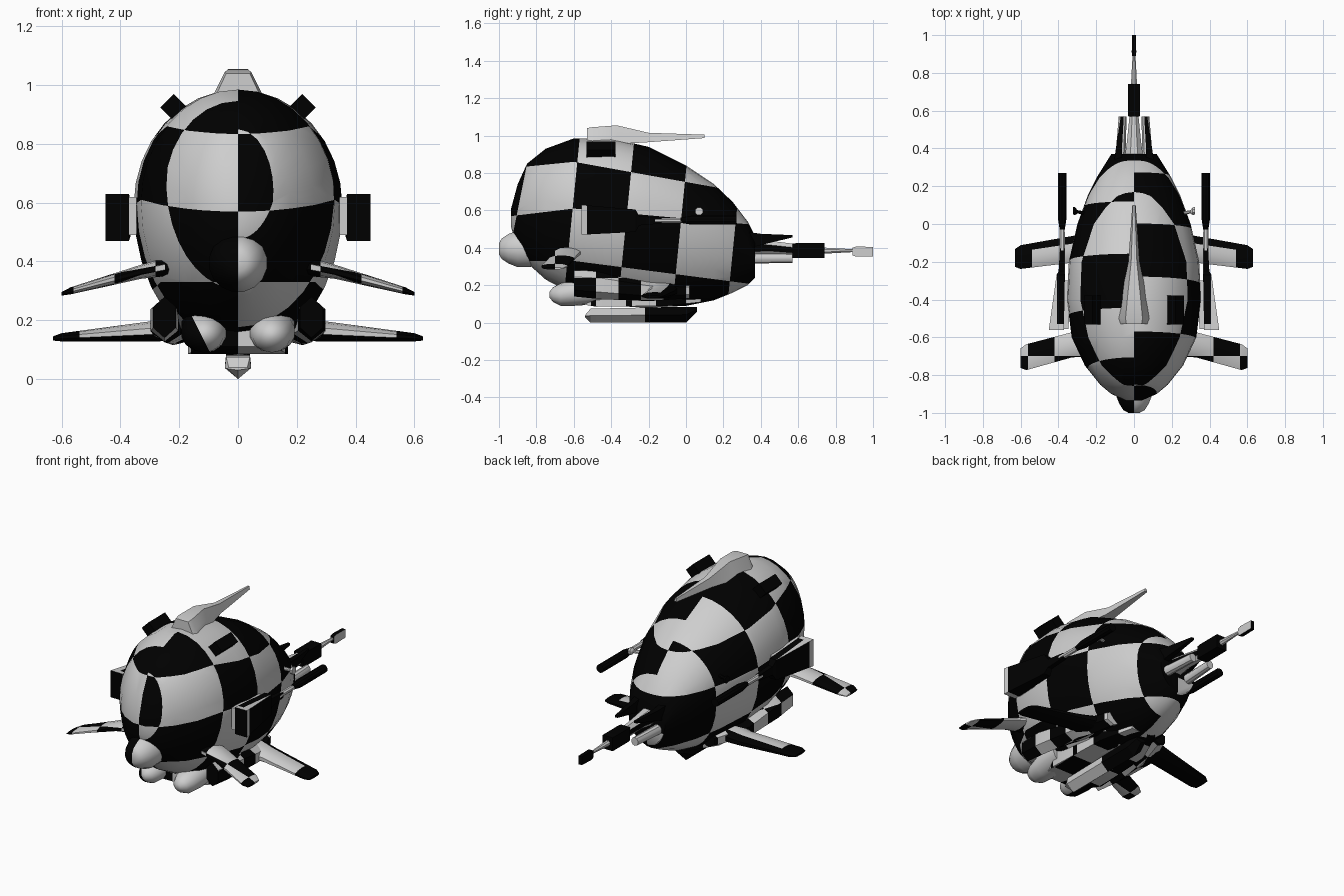
import bpy
import bmesh
from math import cos, sin, pi, radians, sqrt, floor
from mathutils import Vector, Matrix

if "Cube" in bpy.data.objects:
    bpy.data.objects.remove(bpy.data.objects["Cube"], do_unlink=True)


def make_material(name, value):
    mat = bpy.data.materials.new(name)
    mat.use_nodes = True
    colour = (value, value, value, 1)
    mat.diffuse_color = colour
    shader = next(n for n in mat.node_tree.nodes if n.type == "BSDF_PRINCIPLED")
    shader.inputs["Base Color"].default_value = colour
    return mat


MATERIALS = [make_material("light_grey", 0.62), make_material("black", 0)]
LIGHT, BLACK = 0, 1


def skin(rings):
    """Join rings of points into a closed mesh."""
    bm = bmesh.new()
    rings = [[bm.verts.new(co) for co in ring] for ring in rings]
    sides = len(rings[0])
    for one, two in zip(rings, rings[1:]):
        for i in range(sides):
            j = (i + 1) % sides
            bm.faces.new((one[i], one[j], two[j], two[i]))
    bm.faces.new(rings[0])
    bm.faces.new(rings[-1])
    bmesh.ops.recalc_face_normals(bm, faces=bm.faces)
    return bm


def loft(sections, sides, axis="y", side=1):
    """Skin elliptical rings: (position, centre a, centre b, half a, half b)."""
    rings = []
    grow = sqrt(2) if sides == 4 else 1
    for pos, ca, cb, ha, hb in sections:
        ring = []
        for i in range(sides):
            angle = 2 * pi * (i + 0.5) / sides
            a = ca + ha * grow * cos(angle)
            b = cb + hb * grow * sin(angle)
            ring.append((a * side, pos, b) if axis == "y" else (pos * side, a, b))
        rings.append(ring)
    return skin(rings)


def cut(bm, point, normal, keep=lambda c: True):
    """Slice the faces whose centres pass the test, so colours get clean borders."""
    faces = [f for f in bm.faces if keep(f.calc_center_median())]
    edges = {e for f in faces for e in f.edges}
    verts = {v for f in faces for v in f.verts}
    bmesh.ops.bisect_plane(bm, geom=list(verts) + list(edges) + faces,
                           plane_co=point, plane_no=normal, dist=0.0005)


def finish(bm, name, rule, smooth_angle=35):
    for f in bm.faces:
        f.smooth = True
        f.material_index = rule(f) if callable(rule) else rule
    for e in bm.edges:
        e.smooth = e.calc_face_angle(0) < radians(smooth_angle)
    mesh = bpy.data.meshes.new(name)
    bm.to_mesh(mesh)
    bm.free()
    for mat in MATERIALS:
        mesh.materials.append(mat)
    bpy.context.collection.objects.link(bpy.data.objects.new(name, mesh))


def checker(bm, step, axes=(0, 1), shift=0):
    """Cut a grid along two axes and return the alternating colour rule."""
    for axis in axes:
        normal = Vector((0, 0, 0))
        normal[axis] = 1
        for n in range(-12, 13):
            cut(bm, normal * n * step, normal)

    def rule(f):
        c = f.calc_center_median()
        return (sum(floor(c[a] / step) for a in axes) + shift) % 2
    return rule


# Egg-shaped hull: y, top, bottom, half width, height of widest line
HULL = [(-.935, .61, .51, .04, .56), (-.9, .74, .40, .12, .57), (-.85, .85, .32, .18, .58),
        (-.75, .93, .23, .26, .59), (-.6, .985, .15, .33, .60), (-.4, .985, .09, .355, .59),
        (-.2, .94, .08, .345, .57), (0, .84, .09, .30, .54), (.15, .74, .12, .245, .50),
        (.25, .645, .16, .195, .46), (.33, .54, .20, .145, .42), (.37, .46, .24, .12, .38)]
rings = []
for y, top, bottom, width, mid in HULL:
    ring = []
    for i in range(32):
        angle = 2 * pi * i / 32
        reach = top - mid if sin(angle) > 0 else mid - bottom
        ring.append((width * cos(angle), y, mid + reach * sin(angle)))
    rings.append(ring)
bm = skin(rings)

# Hull checks: leaning columns, offset between the sides; rows bend at the nose
BEND, STEP, LEVEL = -.6, .293, .6
ROWS = [(.86, -.1, .18), (.61, -.12, .09), (.33, 0, .13)]
COLUMNS = [(-.9 + n * STEP, .1 if n else .2) for n in range(5)]
OFFSET = .125
cut(bm, (0, 0, 0), (1, 0, 0))
cut(bm, (0, BEND, 0), (0, 1, 0))
for y, lean in COLUMNS:
    cut(bm, (0, y, LEVEL), (0, 1, -lean), lambda c: c.x > 0)
    cut(bm, (0, y + OFFSET, LEVEL), (0, 1, -lean), lambda c: c.x < 0)
for z, front, rear in ROWS:
    cut(bm, (0, BEND, z), (0, front, 1), lambda c: c.y < BEND)
    cut(bm, (0, BEND, z), (0, rear, 1), lambda c: c.y > BEND)


def hull_rule(f):
    c = f.calc_center_median()
    along = c.y - (OFFSET if c.x < 0 else 0)
    column = sum(along - lean * (c.z - LEVEL) > y for y, lean in COLUMNS) - 1
    row = sum(c.z + (front if c.y < BEND else rear) * (c.y - BEND) > z
              for z, front, rear in ROWS)
    return (column + row + (c.x < 0)) % 2


finish(bm, "hull", hull_rule, 50)

# Blunt nose, split down the middle
bm = loft([(-1, 0, .395, .03, .03), (-.985, 0, .395, .058, .056), (-.95, 0, .395, .08, .08),
           (-.9, 0, .395, .1, .1), (-.83, 0, .395, .1, .1)], 16)
cut(bm, (0, 0, 0), (1, 0, 0))
finish(bm, "nose", lambda f: BLACK if f.calc_center_median().x < 0 else LIGHT, 60)

# Flat belly
bm = loft([(-.62, 0, .16, .12, .05), (-.48, 0, .14, .17, .055),
           (-.1, 0, .14, .15, .05), (.08, 0, .15, .08, .04)], 4)
finish(bm, "belly", checker(bm, .16))

# Keel with a pointed underside
rings = []
for y, width, low, high in [(-.54, .035, .03, .04), (-.51, .045, 0, .075),
                            (0, .045, 0, .085), (.06, .03, .06, .085)]:
    middle = low + (high - low) * .5
    rings.append([(x, y, z) for x, z in [(0, low), (width, middle), (width * .9, high),
                                         (-width * .9, high), (-width, middle)]])
bm = skin(rings)
cut(bm, (0, -.22, 0), (0, 1, 0))
finish(bm, "keel", lambda f: BLACK if f.calc_center_median().y > -.22 else LIGHT, 20)

# Crest: a wedge-sided pod with a long trailing spike
rings = []
for y, width, low, high in [(-.53, .08, .955, 1.04), (-.5, .09, .955, 1.045),
                            (-.37, .065, .955, 1.055), (-.2, .03, .965, 1.015),
                            (.1, .009, .987, 1.005)]:
    shoulder = low + (high - low) * .4
    rings.append([(x, y, z) for x, z in [(width, low), (width * .8, shoulder), (width * .5, high),
                                         (-width * .5, high), (-width * .8, shoulder),
                                         (-width, low)]])
finish(skin(rings), "crest", LIGHT, 20)

# Tail stinger along the centre line
bm = loft([(.34, 0, .4, .055, .055), (.44, 0, .4, .04, .042), (.58, 0, .387, .025, .037)], 8)
finish(bm, "tail_root", lambda f: BLACK if abs(f.normal.x) > .8 else LIGHT)
bm = loft([(.57, 0, .385, .03, .038), (.59, 0, .385, .033, .04), (.74, 0, .385, .033, .04)], 4)
finish(bm, "tail_block", BLACK)
bm = loft([(.73, 0, .385, .018, .018), (.9, 0, .385, .008, .008)], 8)
finish(bm, "tail_rod", LIGHT)
bm = loft([(.89, 0, .38, .011, .02), (.91, 0, .38, .012, .027), (1, 0, .38, .011, .025)], 4)
finish(bm, "tail_tip", lambda f: LIGHT if f.normal.x > .9 else BLACK)

for side, label in ((1, "left"), (-1, "right")):
    # Front wing
    bm = loft([(.2, -.62, .39, .08, .035), (.33, -.64, .365, .07, .024),
               (.57, -.705, .3, .072, .012), (.6, -.71, .29, .055, .006)], 10, "x", side)
    finish(bm, label + "_front_wing", checker(bm, .14, shift=side > 0))

    # Rear wing: dark trailing strip and tip
    bm = loft([(.15, -.13, .18, .1, .05), (.3, -.13, .162, .075, .034),
               (.6, -.175, .142, .066, .014), (.63, -.18, .138, .05, .007)], 10, "x", side)
    cut(bm, (side * .54, 0, 0), (1, 0, 0))
    cut(bm, (0, -.055, 0), (side * .15, 1, 0))

    def wing_rule(f):
        c = f.calc_center_median()
        dark = abs(c.x) > .54 or c.y + .15 * abs(c.x) > -.055 or f.normal.z < -.3
        return BLACK if dark else LIGHT
    finish(bm, label + "_rear_wing", wing_rule)

    # Side intake fairing with a dark mouth
    bm = loft([(-.6, .25, .21, .045, .07), (-.45, .25, .20, .055, .075),
               (-.2, .22, .17, .07, .055), (.02, .16, .17, .05, .04)], 6, side=side)
    tint = checker(bm, .12, (1, 2), side > 0)
    finish(bm, label + "_intake", lambda f: BLACK if f.normal.y < -.9 else tint(f))

    # Lower front lobe
    bm = loft([(-.73, .115, .15, .015, .015), (-.71, .115, .15, .045, .04),
               (-.67, .115, .15, .065, .06), (-.6, .115, .16, .08, .07),
               (-.45, .115, .18, .08, .08)], 14, side=side)
    cut(bm, (-.12, 0, .14), (1, 0, .5))

    def lobe_rule(f):
        c = f.calc_center_median()
        return BLACK if c.x + .12 + .5 * (c.z - .14) < 0 else LIGHT
    finish(bm, label + "_lobe", lobe_rule, 60)

    # Side gun: mount plate, housing, neck and barrel
    bm = loft([(-.555, .36, .555, .014, .065), (-.3, .355, .555, .014, .05)], 4, side=side)
    finish(bm, label + "_gun_mount", LIGHT)
    bm = loft([(-.56, .411, .55, .04, .08), (-.27, .388, .545, .022, .06),
               (-.25, .384, .545, .015, .025), (-.13, .38, .545, .012, .015)], 4, side=side)
    cut(bm, (0, -.53, 0), (0, 1, 0))
    cut(bm, (side * .408, 0, 0), (1, 0, 0))

    def housing_rule(f):
        c = f.calc_center_median()
        band = c.y < -.53 and abs(f.normal.y) < .9
        return LIGHT if band or f.normal.z > .7 and abs(c.x) > .408 else BLACK
    finish(bm, label + "_gun_housing", housing_rule)
    bm = loft([(-.3, .38, .547, .016, .016), (.04, .38, .547, .014, .014)], 8, side=side)
    finish(bm, label + "_gun_neck", LIGHT)
    bm = loft([(-.03, .38, .548, .014, .014), (.03, .38, .548, .024, .024),
               (.27, .38, .548, .024, .024)], 10, side=side)
    finish(bm, label + "_gun_barrel", BLACK)

    # Shoulder block, tilted to follow the hull
    place = Matrix.Translation((side * .21, -.455, .915)) @ Matrix.Rotation(side * pi / 4, 4, "Y")
    bm = bmesh.new()
    bmesh.ops.create_cube(bm, size=1, matrix=place @ Matrix.Diagonal((.065, .155, .09, 1)))
    finish(bm, label + "_shoulder_block", BLACK)

    # Small knob behind the gun
    bm = loft([(.23, .05, .6, .012, .012), (.3, .065, .595, .009, .009),
               (.31, .068, .595, .022, .022), (.322, .07, .595, .022, .022)], 8, "x", side)
    finish(bm, label + "_knob", LIGHT if side > 0 else BLACK)

    # Tail fin and exhaust tube
    bm = loft([(.33, .085, .44, .02, .045), (.4, .08, .445, .016, .03),
               (.57, .062, .462, .008, .006)], 4, side=side)
    finish(bm, label + "_tail_fin", BLACK)
    bm = loft([(.3, .075, .345, .03, .03), (.57, .06, .345, .022, .025)], 10, side=side)
    finish(bm, label + "_exhaust", LIGHT)
